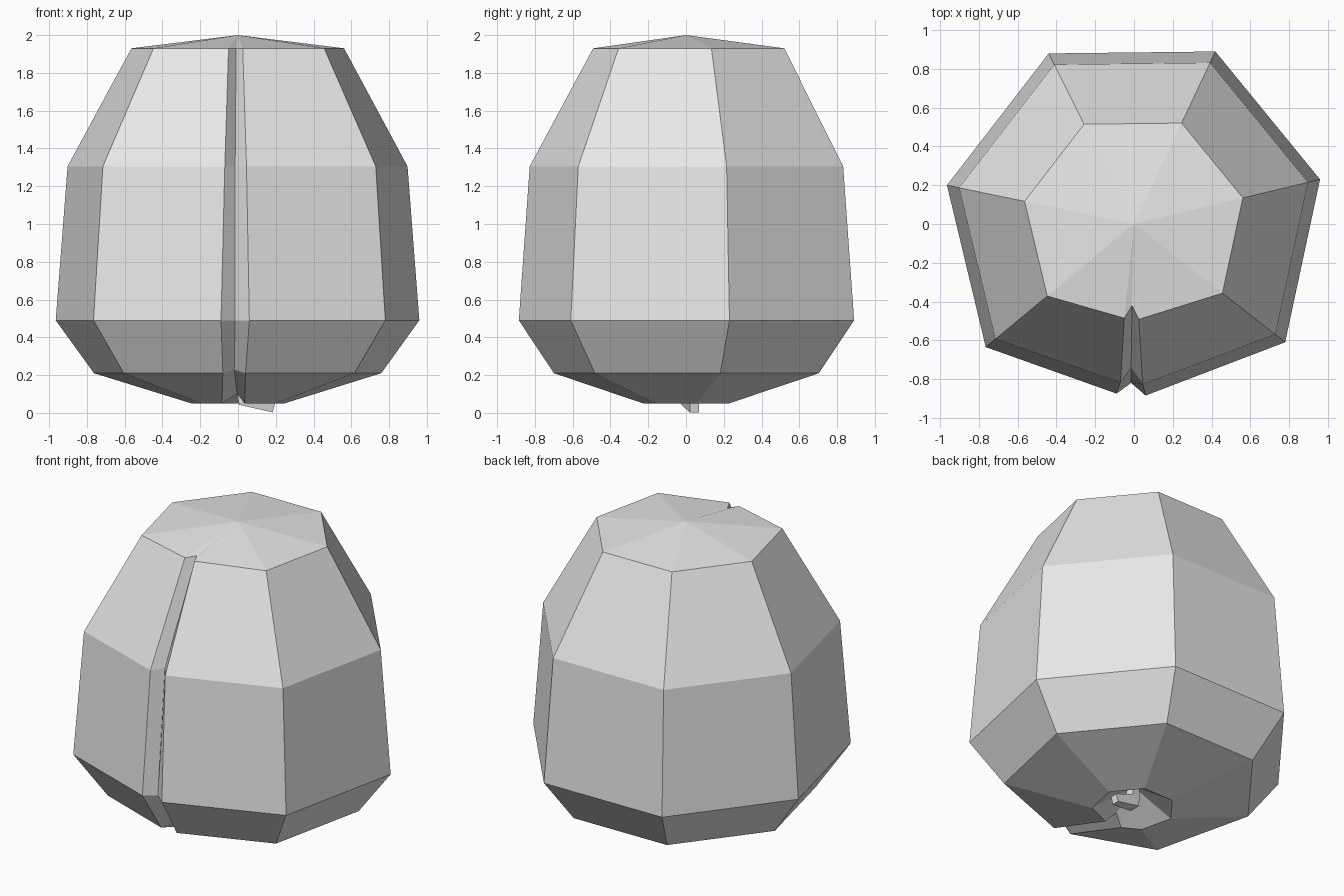
import bpy
import bmesh
from mathutils import Vector

cube = bpy.data.objects.get("Cube")
if cube:
    bpy.data.objects.remove(cube, do_unlink=True)

# The single grey colour
grey = bpy.data.materials.new("plain grey")
grey.use_nodes = True
grey.diffuse_color = (0.8, 0.8, 0.8, 1)
grey.node_tree.nodes["Principled BSDF"].inputs["Base Color"].default_value = (0.8, 0.8, 0.8, 1)


def bridge(bm, lower, upper):
    """Join two rings of vertices with quads."""
    n = len(lower)
    for i in range(n):
        j = (i + 1) % n
        bm.faces.new((lower[i], lower[j], upper[j], upper[i]))


def finish(bm, name):
    bmesh.ops.recalc_face_normals(bm, faces=bm.faces)
    mesh = bpy.data.meshes.new(name)
    bm.to_mesh(mesh)
    bm.free()
    mesh.materials.append(grey)
    obj = bpy.data.objects.new(name, mesh)
    bpy.context.collection.objects.link(obj)
    return obj


# Fruit body: a seven-sided outline whose front corner is split by a groove
corners = [(0.78, -0.61), (0.96, 0.23), (0.42, 0.89),
           (-0.44, 0.88), (-0.965, 0.20), (-0.765, -0.635)]
# height, outline scale, groove (left lip x, floor x, right lip x, floor y, floor z)
levels = [
    (0.05, 0.255, (-0.085, -0.005, 0.035, -0.17, 0.10)),
    (0.21, 0.79, (-0.08, -0.02, 0.04, -0.62, 0.23)),
    (0.49, 1.00, (-0.09, -0.015, 0.06, -0.82, 0.49)),
    (1.305, 0.935, (-0.07, -0.015, 0.045, -0.745, 1.305)),
    (1.93, 0.585, (-0.05, -0.01, 0.025, -0.42, 1.93)),
]
bm = bmesh.new()
rings = []
for z, s, (left, floor, right, fy, fz) in levels:
    points = [(x * s, y * s, z) for x, y in corners]
    lip_top = z > 1.9
    lip_y = -0.83 if lip_top else -0.875
    points += [(left, lip_y * s, z), (floor, fy, fz), (right, (lip_y - 0.01) * s, z)]
    rings.append([bm.verts.new(p) for p in points])
for lower, upper in zip(rings, rings[1:]):
    bridge(bm, lower, upper)

# Shallow peak on top and stem pit underneath
for ring, tip in ((rings[-1], (0, 0, 2.0)), (rings[0], (0, 0, 0.2))):
    centre = bm.verts.new(tip)
    for i in range(len(ring)):
        bm.faces.new((ring[i], ring[(i + 1) % len(ring)], centre))
finish(bm, "fruit_body")

# Stem: a short bent four-sided bar coming out of the pit
path = [Vector((0.0, 0.0, 0.21)), Vector((0.03, 0.015, 0.075)), Vector((0.19, 0.045, 0.027))]
across = [Vector((1, 0, 0)), Vector((0.6, 0, 0.8)), Vector((0.25, 0, 0.97))]
widths = [0.025, 0.04, 0.025]
bm = bmesh.new()
rings = []
for p, a, w in zip(path, across, widths):
    side = Vector((0, 1, 0))
    rings.append([bm.verts.new(p + w * (a * u + side * v))
                  for u, v in ((-1, -1), (1, -1), (1, 1), (-1, 1))])
for lower, upper in zip(rings, rings[1:]):
    bridge(bm, lower, upper)
bm.faces.new(rings[0])
bm.faces.new(rings[-1])
finish(bm, "stem")
